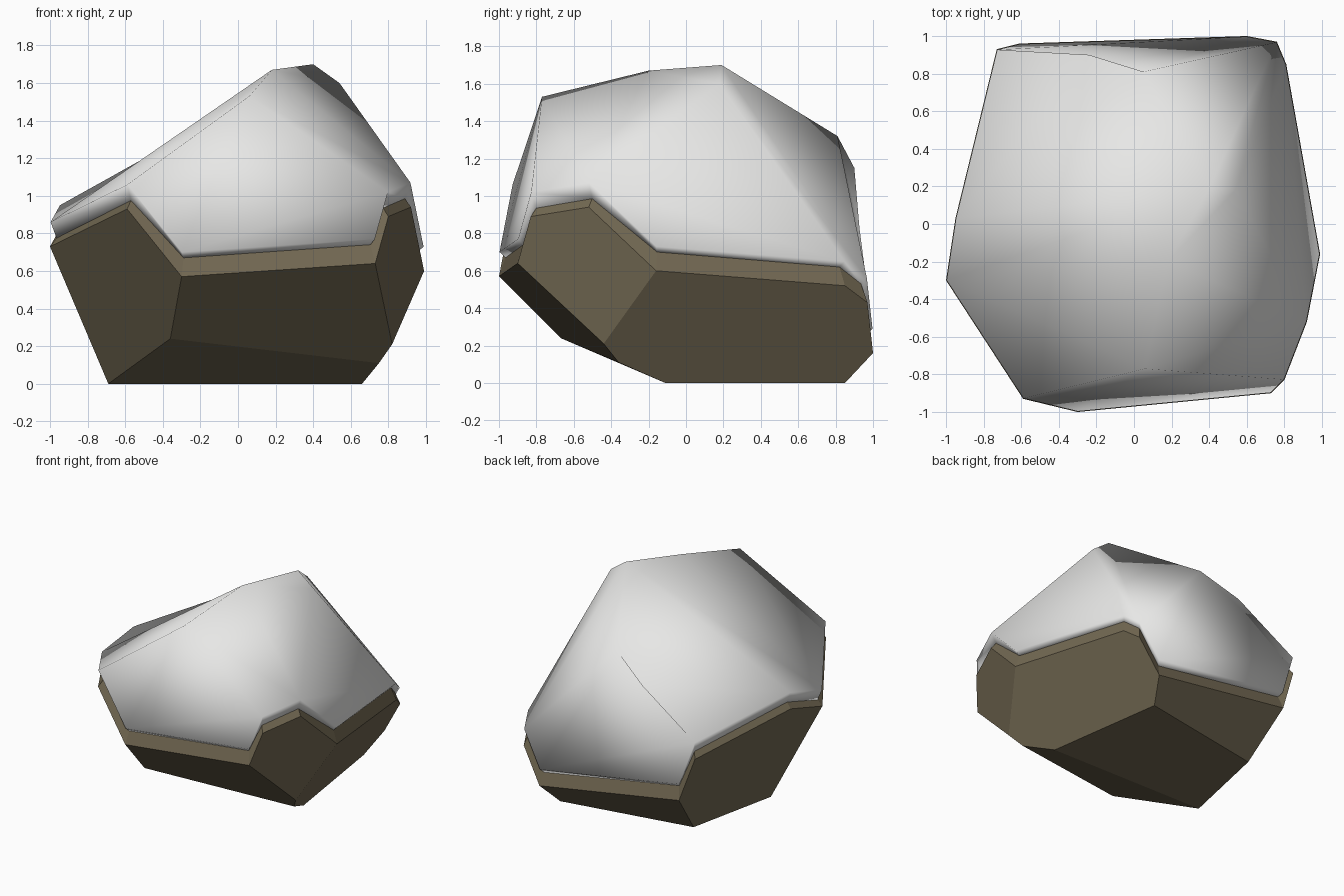
import bpy
import bmesh

cube = bpy.data.objects.get("Cube")
if cube:
    bpy.data.objects.remove(cube, do_unlink=True)


def material(name, rgb, rough):
    mat = bpy.data.materials.new(name)
    mat.use_nodes = True
    bsdf = next(n for n in mat.node_tree.nodes if n.type == "BSDF_PRINCIPLED")
    bsdf.inputs["Base Color"].default_value = (*rgb, 1)
    bsdf.inputs["Roughness"].default_value = rough
    mat.diffuse_color = (*rgb, 1)
    return mat


brown = material("brown_stone", (0.17, 0.14, 0.085), 0.9)
white = material("snow_white", (0.82, 0.82, 0.81), 0.8)

# Zigzag outline where the snow meets the stone, counter-clockwise from the front
rim = [
    (-0.30, -1.0, 0.57), (0.73, -0.90, 0.64), (0.80, -0.83, 0.89),
    (0.92, -0.52, 0.94), (0.99, -0.16, 0.60), (0.81, 0.85, 0.52),
    (0.76, 0.97, 0.43), (0.60, 1.0, 0.16), (-0.61, 0.96, 0.35),
    (-0.73, 0.93, 0.70), (-0.95, 0.03, 0.82), (-1.0, -0.30, 0.73),
    (-0.59, -0.93, 0.93),
]
base = dict(H=(-0.69, -0.09, 0), G=(-0.53, 0.66, 0), F=(0.52, 0.85, 0),
            R=(0.66, -0.11, 0), S=(0.75, -0.36, 0.11),
            T=(0.82, -0.44, 0.21), Q=(-0.36, -0.67, 0.24))
crown = dict(a=(0.40, 0.19, 1.70), b=(0.54, 0.18, 1.60), c=(0.18, -0.20, 1.67),
             d=(0.06, -0.77, 1.53), e=(0.05, 0.81, 1.32), f=(-0.24, 0.90, 1.15))

# Facets: capital letters are base corners, small letters crown corners
stone_facets = [(11, 12, 0, "Q", "H"), (0, 1, "T", "S", "Q"),
                ("Q", "S", "R", "H"), (1, 2, 3, 4, "T"),
                (4, 5, 6, 7, "F", "R", "S", "T"), (7, 8, "G", "F"),
                (8, 9, 10, 11, "H", "G"), ("H", "G", "F", "R")]
snow_facets = [(12, 0, 1, 2, "d"), (2, 3, "b", "c", "d"), ("a", "c", "b"),
               (3, 4, 5, "b"), (5, 6, "e", "a", "b"),
               (6, 7, 8, 9, "f", "e"), (9, 10, "a", "e", "f"),
               (10, 11, "d", "c", "a"), (11, 12, "d")]


def seam(p):
    """Inner line where the stone ledge ends and the snow begins."""
    x, y, z = p
    return x * 0.965, y * 0.965, z + (0.045 if z > 0.68 else 0.1)


def build(name, outline, corners, facets, mat, smooth):
    """Faceted shell, a sloping band in to the seam, and a hidden inner cap."""
    bm = bmesh.new()
    verts = {i: bm.verts.new(p) for i, p in enumerate(outline)}
    verts.update({k: bm.verts.new(p) for k, p in corners.items()})
    for facet in facets:
        bm.faces.new([verts[k] for k in facet])
    inner = [bm.verts.new(seam(p)) for p in rim]
    hub = bm.verts.new((0, 0, 0.75))
    n = len(rim)
    for i in range(n):
        j = (i + 1) % n
        bm.faces.new((verts[i], verts[j], inner[j], inner[i]))
        bm.faces.new((inner[i], inner[j], hub))
    bmesh.ops.recalc_face_normals(bm, faces=bm.faces[:])
    for face in bm.faces:
        face.smooth = smooth
    mesh = bpy.data.meshes.new(name)
    bm.to_mesh(mesh)
    bm.free()
    mesh.materials.append(mat)
    obj = bpy.data.objects.new(name, mesh)
    bpy.context.collection.objects.link(obj)
    return obj


# Flat-faced boulder below, softly shaded snow cap above
build("boulder", rim, base, stone_facets, brown, False)
lifted = [(x * 0.997, y * 0.997, z + 0.13) for x, y, z in rim]
build("snow_cap", lifted, crown, snow_facets, white, True)
